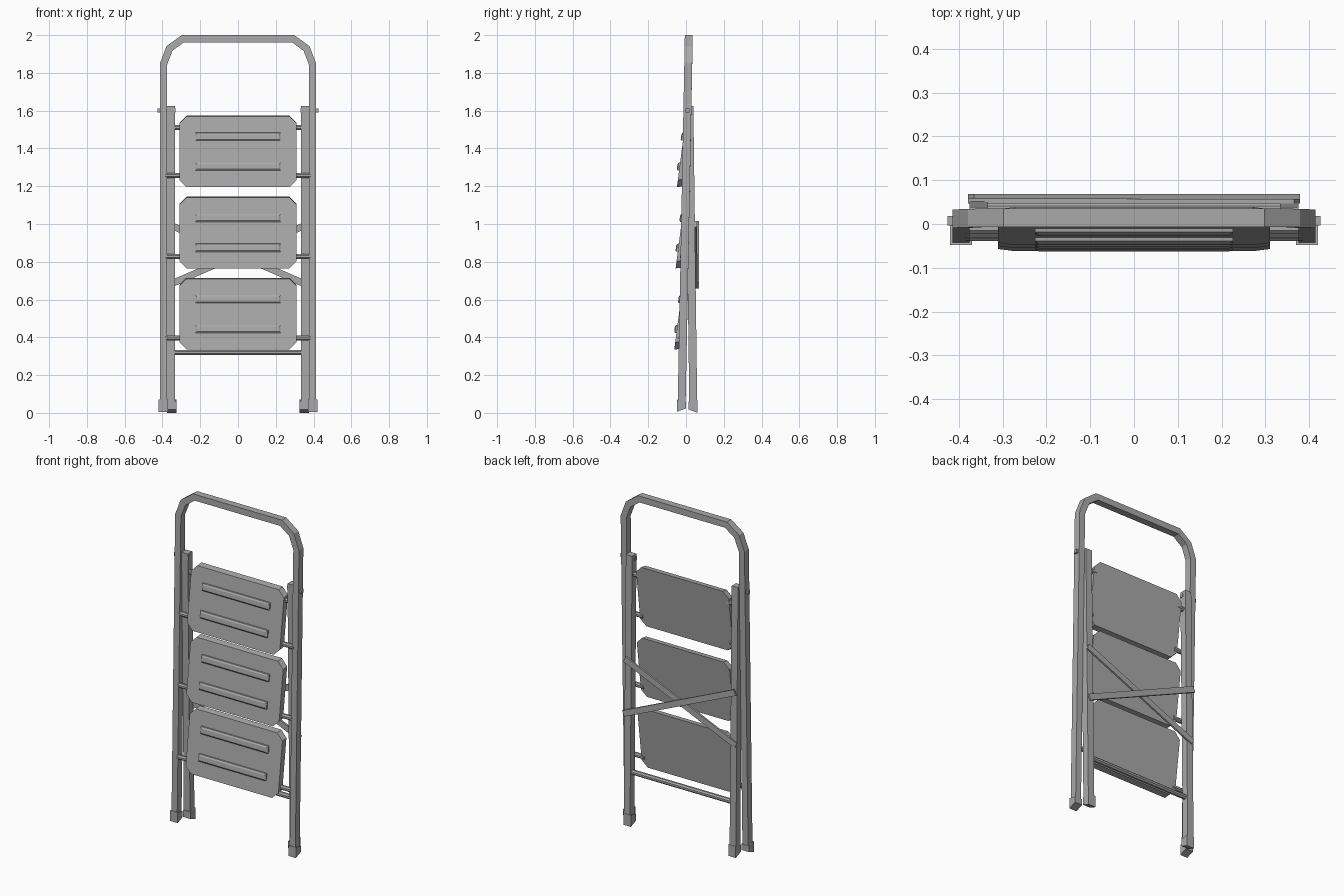
import bpy, bmesh, math
from mathutils import Vector

cube = bpy.data.objects.get("Cube")
if cube:
    bpy.data.objects.remove(cube, do_unlink=True)

grey = bpy.data.materials.new("plain grey")
grey.use_nodes = True
grey.diffuse_color = (0.4, 0.4, 0.4, 1)
grey.node_tree.nodes["Principled BSDF"].inputs["Base Color"].default_value = (0.4, 0.4, 0.4, 1)


def finish(bm, name):
    bmesh.ops.recalc_face_normals(bm, faces=bm.faces)
    mesh = bpy.data.meshes.new(name)
    bm.to_mesh(mesh)
    bm.free()
    mesh.materials.append(grey)
    obj = bpy.data.objects.new(name, mesh)
    bpy.context.collection.objects.link(obj)
    return obj


def loft(name, rings):
    """Skin a list of equal-length vertex rings and cap both ends."""
    bm = bmesh.new()
    loops = [[bm.verts.new(p) for p in ring] for ring in rings]
    n = len(loops[0])
    for a, b in zip(loops, loops[1:]):
        for i in range(n):
            j = (i + 1) % n
            bm.faces.new((a[i], a[j], b[j], b[i]))
    bm.faces.new(loops[0])
    bm.faces.new(loops[-1])
    return finish(bm, name)


def tube(name, path, width, depth, y_of_z):
    """Rectangular tube along an (x, z) path with mitred corners."""
    pts = [Vector(p) for p in path]
    rings = []
    for i, p in enumerate(pts):
        before = (p - pts[i - 1]).normalized() if i else None
        after = (pts[i + 1] - p).normalized() if i < len(pts) - 1 else None
        d0, d1 = before or after, after or before
        tangent = (d0 + d1).normalized()
        side = Vector((-tangent.y, tangent.x)) * (width / 2 / tangent.dot(d0))
        y = y_of_z(p.y)
        rings.append([(p.x + s * side.x, y + t * depth / 2, p.y + s * side.y)
                      for s, t in ((-1, -1), (1, -1), (1, 1), (-1, 1))])
    return loft(name, rings)


def rod(name, x0, x1, y, z, radius, sides=8):
    angles = [math.tau * (i + 0.5) / sides for i in range(sides)]
    return loft(name, [[(x, y + radius * math.cos(a), z + radius * math.sin(a)) for a in angles]
                       for x in (x0, x1)])


def front_y(z):
    return -0.024 + 0.0195 * z


def rear_y(z):
    return 0.039 - 0.013 * z


# Front frame: two legs joined by the bent handle
half = [(0.395, 0.04), (0.395, 1.845), (0.363, 1.929), (0.292, 1.981)]
tube("front_frame", half + [(-x, z) for x, z in reversed(half)], 0.038, 0.042, front_y)

for s, side in ((1, "left"), (-1, "right")):
    # Rear leg and hinge rivet
    tube(side + "_rear_leg", [(s * 0.354, 0.04), (s * 0.354, 1.625)], 0.042, 0.042, rear_y)
    rod(side + "_hinge_rivet", s * 0.33, s * 0.426, front_y(1.6), 1.6, 0.015, 4)

    # Feet with slanted soles
    for label, x, y, out, low in (("front", 0.395, -0.024, -1, 0.006), ("rear", 0.351, 0.038, 1, 0)):
        profile = [(out, low), (out, 0.07), (-out, 0.06), (-out, low + 0.018)]
        loft(f"{side}_{label}_foot",
             [[(s * x + e * 0.025, y + a * 0.024, z) for a, z in profile] for e in (-1, 1)])

    # Crossed brace strip behind the rear legs
    y = 0.052 if s > 0 else 0.063
    tube(side + "_cross_brace", [(s * 0.372, 1.0), (-s * 0.372, 0.675)], 0.036, 0.011,
         lambda z, y=y: y)

    # Upper pins of the top step
    rod(side + "_upper_pin", s * 0.29, s * 0.345, 0.018, 1.51, 0.014)

# Rear crossbar
rod("rear_crossbar", -0.336, 0.336, rear_y(0.32), 0.32, 0.015)

# Steps: leaning chamfered panels with two raised grips each
LEAN = 0.13
THICK = 0.038
for k, label in enumerate(("bottom", "middle", "top")):
    base_z = 0.335 + 0.43 * k
    base_y = -0.062 + 0.007 * k

    def on_step(x, h, out):
        """Point at height h up the panel, raised by out from its front."""
        return (x, base_y + LEAN * h - out, base_z + h - LEAN * out)

    H, W, C = 0.375, 0.31, 0.038
    right_edge = [(W - C, 0), (W, C), (W, H - C), (W - C, H)]
    outline = right_edge + [(-x, h) for x, h in reversed(right_edge)]
    loft(label + "_step", [[on_step(x, h, out) for x, h in outline] for out in (0, -THICK)])

    for grip, h in (("lower", 0.11), ("upper", 0.268)):
        rings = []
        for out, inset in ((-0.003, 0), (0.008, 0), (0.013, 0.008)):
            w, t = 0.226 - inset, 0.021 - inset
            rings.append([on_step(a * w, h + b * t, out)
                          for a, b in ((-1, -1), (1, -1), (1, 1), (-1, 1))])
        loft(f"{label}_step_{grip}_grip", rings)

    # Pivot pins joining the step to the front legs
    pin_z = base_z + 0.062
    for s, side in ((1, "left"), (-1, "right")):
        rod(f"{side}_{label}_pivot_pin", s * 0.29, s * 0.385, front_y(pin_z) - 0.01, pin_z, 0.014)
